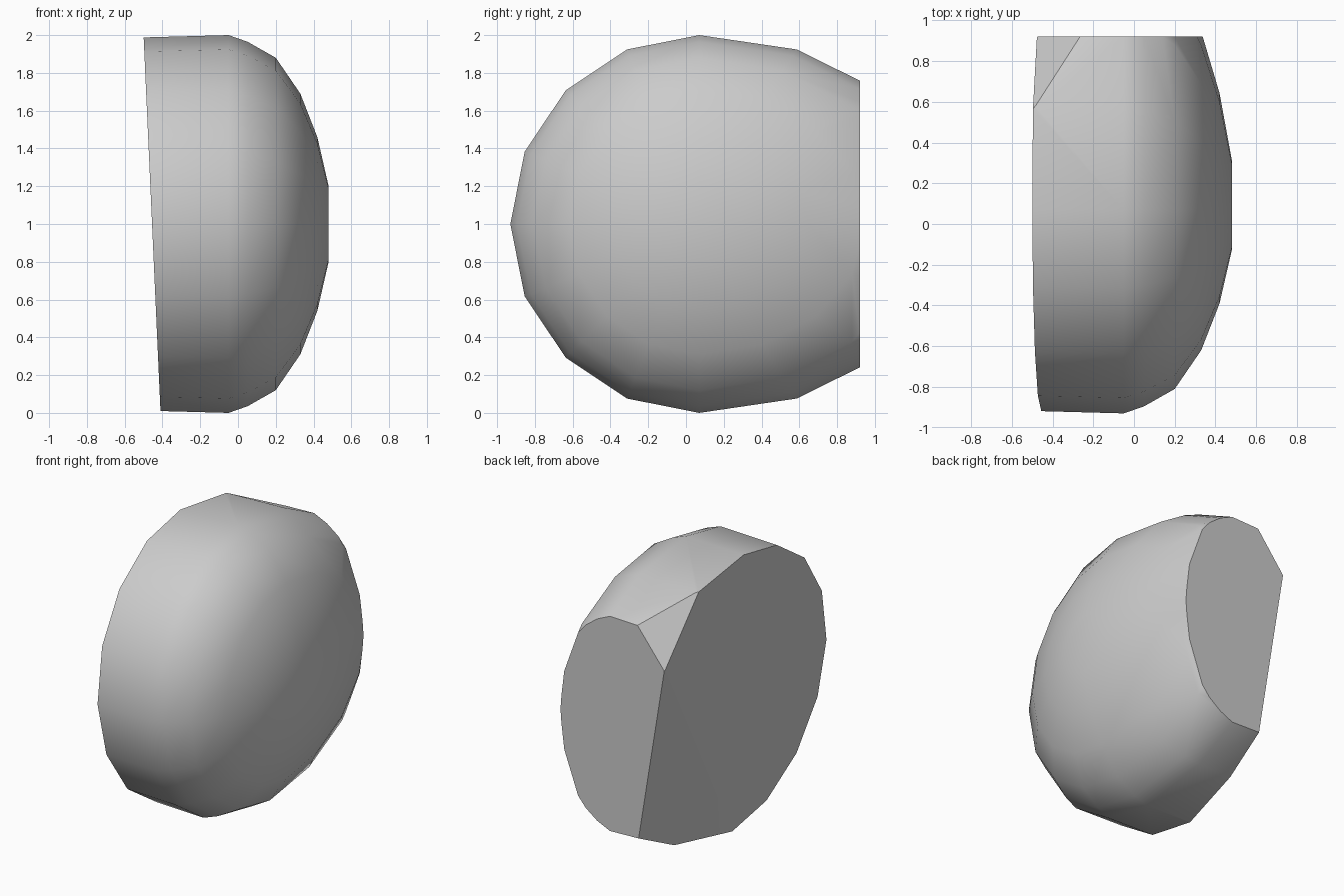
import bpy, bmesh
from math import sin, cos, tau, radians
from mathutils import Vector

cube = bpy.data.objects.get("Cube")
if cube:
    bpy.data.objects.remove(cube)

SIDES = 16
CENTRE_Y = 0.07
BACK_Y = 0.92
# Dome profile: distance along x, radius
PROFILE = [(-0.6, 0.985), (-0.05, 1.0), (0.05, 0.965), (0.2, 0.88),
           (0.33, 0.69), (0.42, 0.46), (0.48, 0.2)]


def ring(bm, x, radius):
    """Round outline, stretched towards the back."""
    stretch = 1.35 - 0.25 * max(x, 0)
    verts = []
    for i in range(SIDES):
        a = tau * i / SIDES
        y = radius * sin(a) * (stretch if sin(a) > 0 else 1)
        verts.append(bm.verts.new((x, CENTRE_Y + y, 1 + radius * cos(a))))
    return verts


def cut(bm, point, normal):
    """Slice away everything beyond a plane and cap the opening."""
    geom = bm.verts[:] + bm.edges[:] + bm.faces[:]
    res = bmesh.ops.bisect_plane(bm, geom=geom, plane_co=point,
                                 plane_no=normal, clear_outer=True)
    edges = [e for e in res["geom_cut"]
             if isinstance(e, bmesh.types.BMEdge) and e.is_boundary]
    bmesh.ops.contextual_create(bm, geom=edges)


def cut_through(bm, a, b, c):
    """Slice through three points, keeping the side with the middle."""
    a, b, c = Vector(a), Vector(b), Vector(c)
    normal = (b - a).cross(c - a).normalized()
    if normal.dot(Vector((0, 0, 1)) - a) > 0:
        normal.negate()
    cut(bm, a, normal)


# Domed shell
bm = bmesh.new()
rings = [ring(bm, x, r) for x, r in PROFILE]
for low, high in zip(rings, rings[1:]):
    for i in range(SIDES):
        j = (i + 1) % SIDES
        bm.faces.new((low[i], low[j], high[j], high[i]))
bm.faces.new(rings[0])
bm.faces.new(rings[-1])
bmesh.ops.recalc_face_normals(bm, faces=bm.faces[:])

# Flat back, leaning flat side, and the two bevelled back corners
cut(bm, (0, BACK_Y, 1), (0, 1, 0))
cut(bm, (-0.41, 0, 0), (-1, 0, -0.045))
cut_through(bm, (-0.29, BACK_Y, 1.72), (-0.47, BACK_Y, 1.49), (-0.49, 0.63, 1.84))
cut_through(bm, (-0.29, BACK_Y, 0.35), (-0.41, 0.07, 0.01), (-0.475, BACK_Y, 1.49))
bmesh.ops.recalc_face_normals(bm, faces=bm.faces[:])

mesh = bpy.data.meshes.new("cut_dome")
bm.to_mesh(mesh)
bm.free()
dome = bpy.data.objects.new("cut_dome", mesh)
bpy.context.collection.objects.link(dome)

# Plain grey
grey = bpy.data.materials.new("plain_grey")
grey.use_nodes = True
colour = (0.6, 0.6, 0.6, 1)
grey.diffuse_color = colour
grey.node_tree.nodes["Principled BSDF"].inputs["Base Color"].default_value = colour
mesh.materials.append(grey)

# Smooth dome with crisp cut edges
bpy.ops.object.select_all(action="DESELECT")
dome.select_set(True)
bpy.context.view_layer.objects.active = dome
bpy.ops.object.shade_smooth_by_angle(angle=radians(30))
